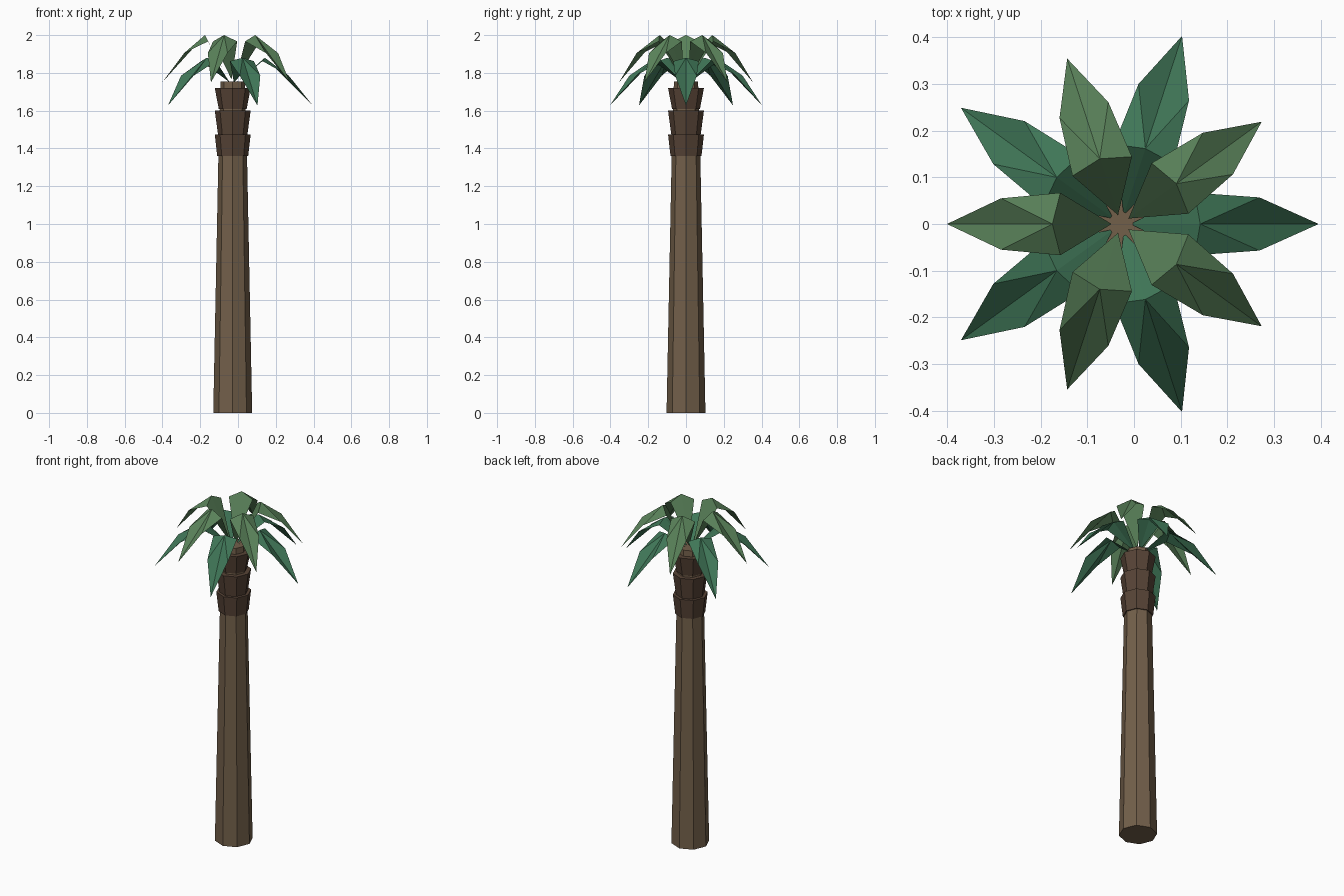
import bpy
from math import cos, sin, pi, radians

if "Cube" in bpy.data.objects:
    bpy.data.objects.remove(bpy.data.objects["Cube"])

CX = -0.028  # trunk axis


def material(name, rgb):
    m = bpy.data.materials.new(name)
    m.diffuse_color = (*rgb, 1)
    m.use_nodes = True
    m.node_tree.nodes["Principled BSDF"].inputs["Base Color"].default_value = m.diffuse_color
    return m


def make(name, verts, faces, mat):
    me = bpy.data.meshes.new(name)
    me.from_pydata(verts, [], faces)
    me.materials.append(mat)
    ob = bpy.data.objects.new(name, me)
    ob.location.x = CX
    bpy.context.collection.objects.link(ob)
    return ob


def lathe(name, profile, mat, n=8):
    """Faceted capped solid from (radius, z) pairs, bottom to top."""
    verts = [(r * cos(2 * pi * i / n), r * sin(2 * pi * i / n), z)
             for r, z in profile for i in range(n)]
    faces = [tuple(reversed(range(n)))]
    for k in range(len(profile) - 1):
        for i in range(n):
            j = (i + 1) % n
            faces.append((k * n + i, k * n + j, (k + 1) * n + j, (k + 1) * n + i))
    top = (len(profile) - 1) * n
    faces.append(tuple(range(top, top + n)))
    return make(name, verts, faces, mat)


def frond(name, angle, base, ridge, wide, mid, tip, mat):
    """Folded leaf: base, ridge, tip are (r, z); wide, mid are (r, half width, z)."""
    pts = [(base[0], 0, base[1]), (ridge[0], 0, ridge[1]), (tip[0], 0, tip[1])]
    for s in (1, -1):
        pts += [(wide[0], s * wide[1], wide[2]), (mid[0], s * mid[1], mid[2])]
    faces = [(0, 1, 3), (3, 1, 4), (4, 1, 2), (0, 5, 1), (5, 6, 1), (6, 2, 1)]
    faces = [tuple(reversed(f)) for f in faces]
    ob = make(name, pts, faces, mat)
    for p in ob.data.polygons:
        if p.normal.z < 0:
            p.flip()
    ob.rotation_euler.z = radians(angle)
    return ob


bark = material("bark", (0.17, 0.115, 0.068))
husk = material("husk", (0.095, 0.057, 0.037))
light_leaf = material("light_leaf", (0.10, 0.22, 0.10))
dark_leaf = material("dark_leaf", (0.05, 0.18, 0.095))

# Tapered trunk
lathe("trunk", [(0.103, 0), (0.075, 1.40), (0.064, 1.755)], bark)

# Flared husk collars below the crown
for i, (z0, z1, r0) in enumerate([(1.36, 1.475, 0.082), (1.475, 1.60, 0.078), (1.61, 1.72, 0.074)]):
    lathe(f"husk_collar_{i + 1}", [(r0, z0), (0.095, z1)], husk)

# Two tiers of five fronds
for i in range(5):
    frond(f"upper_frond_{i + 1}", 36 + 72 * i, (0.02, 1.765), (0.147, 2.0),
          (0.13, 0.067, 1.967), (0.257, 0.055, 1.905), (0.373, 1.75), light_leaf)
    frond(f"lower_frond_{i + 1}", 72 * i, (0.02, 1.75), (0.17, 1.88),
          (0.158, 0.067, 1.862), (0.297, 0.057, 1.785), (0.424, 1.627), dark_leaf)
